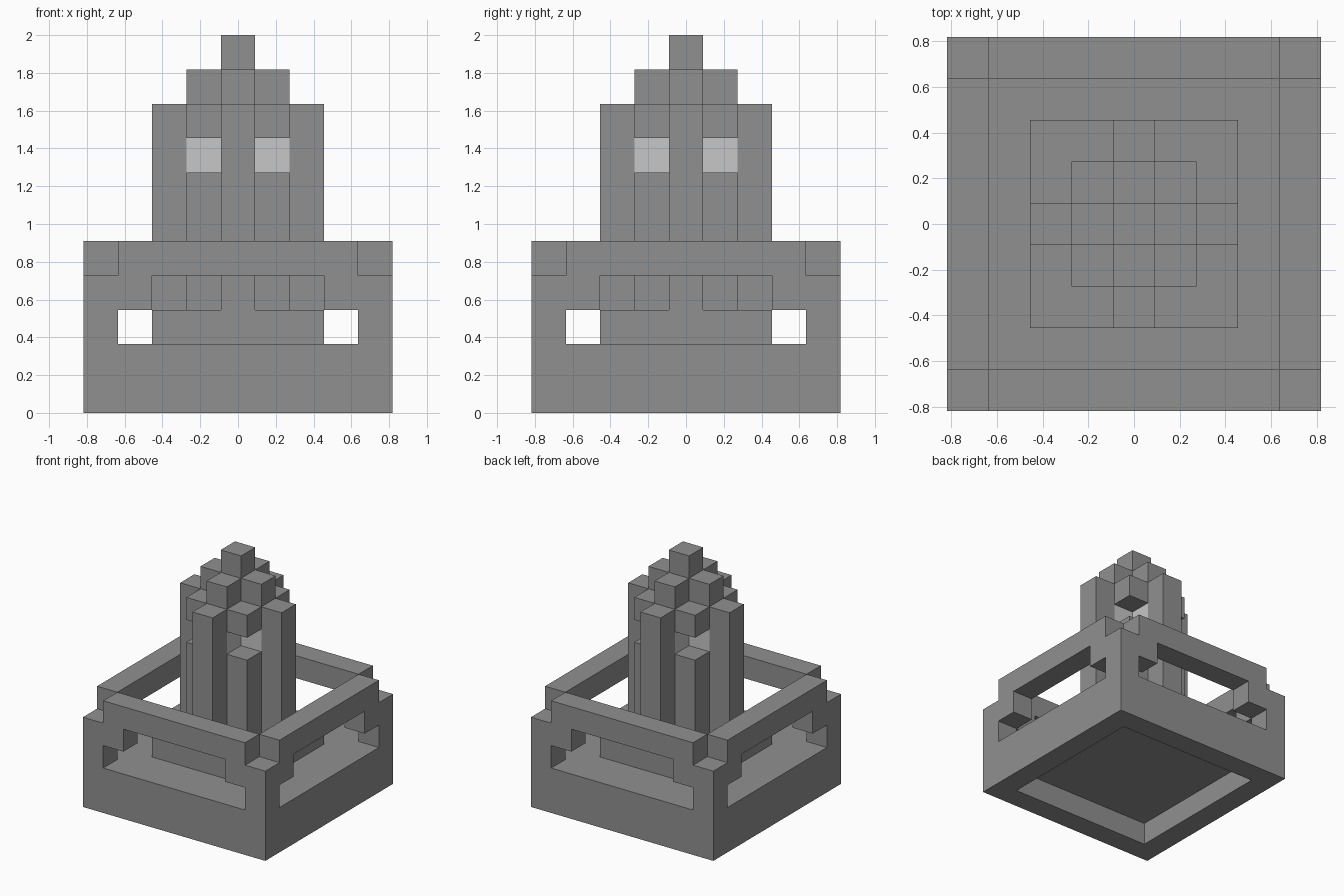
import bpy
import bmesh
import math
from mathutils import Vector

cube = bpy.data.objects.get("Cube")
if cube:
    bpy.data.objects.remove(cube, do_unlink=True)

UNIT = 2 / 11  # edge of one building block


def make_material(name, value):
    mat = bpy.data.materials.new(name)
    mat.use_nodes = True
    colour = (value, value, value, 1)
    mat.diffuse_color = colour
    mat.node_tree.nodes["Principled BSDF"].inputs["Base Color"].default_value = colour
    return mat


stone = make_material("grey stone", 0.28)
lamp = make_material("pale lamp", 0.57)


def block(half, low, high):
    """Square block of cells, centred, from level low up to high."""
    span = range(-half, half + 1)
    return {(x, y, z) for x in span for y in span for z in range(low, high)}


def column(x, y, low, high):
    return {(x, y, z) for z in range(low, high)}


def four_ways(cells):
    """Repeat cells by quarter turns about the vertical axis."""
    result = set()
    for x, y, z in cells:
        for _ in range(4):
            result.add((x, y, z))
            x, y = -y, x
    return result


parts = {}

# Tray: solid floor with a hollow underside
parts["base_tray"] = (block(4, 0, 2) - block(3, 0, 1), stone)

# Walls: corner posts, brackets beside them and top rails with open corners
parts["corner_posts"] = (four_ways(column(4, 4, 2, 4)), stone)
parts["post_brackets"] = (four_ways({(3, -4, 3), (-3, -4, 3)}), stone)
parts["top_rails"] = (four_ways({(x, -4, 4) for x in range(-3, 4)}), stone)

# Tower: plinth, outer ribs, broken corner columns and stepped core
parts["tower_plinth"] = (block(2, 2, 3), stone)
parts["outer_ribs"] = (four_ways(column(0, -2, 3, 9)), stone)
parts["corner_columns"] = (four_ways(column(1, -1, 3, 7)), stone)
parts["corner_caps"] = (four_ways({(1, -1, 8)}), stone)
lamp_cells = four_ways({(0, -1, 7)})
parts["lamp_panels"] = (lamp_cells, lamp)
parts["inner_ribs"] = (four_ways(column(0, -1, 3, 10)) - lamp_cells, stone)
parts["spire"] = (column(0, 0, 3, 11), stone)

solid = set().union(*(cells for cells, _ in parts.values()))
DIRECTIONS = [Vector(d) for d in ((1, 0, 0), (0, 1, 0), (0, 0, 1))]


def build(name, cells, mat):
    """Skin the exposed sides of a part and merge flat regions."""
    bm = bmesh.new()
    for cell in sorted(cells):
        centre = Vector(cell) + Vector((0, 0, 0.5))
        for i, axis in enumerate(DIRECTIONS):
            for sign in (1, -1):
                n = axis * sign
                if tuple(int(c) for c in Vector(cell) + n) in solid:
                    continue
                u = DIRECTIONS[(i + 1) % 3] / 2
                v = DIRECTIONS[(i + 2) % 3] / 2 * sign
                mid = centre + n / 2
                corners = (mid - u - v, mid + u - v, mid + u + v, mid - u + v)
                bm.faces.new([bm.verts.new(p * UNIT) for p in corners])
    bmesh.ops.remove_doubles(bm, verts=bm.verts[:], dist=UNIT / 100)
    bmesh.ops.dissolve_limit(bm, angle_limit=math.radians(1),
                             verts=bm.verts[:], edges=bm.edges[:])
    mesh = bpy.data.meshes.new(name)
    bm.to_mesh(mesh)
    bm.free()
    mesh.materials.append(mat)
    obj = bpy.data.objects.new(name, mesh)
    bpy.context.collection.objects.link(obj)


for part_name, (part_cells, part_mat) in parts.items():
    build(part_name, part_cells, part_mat)
